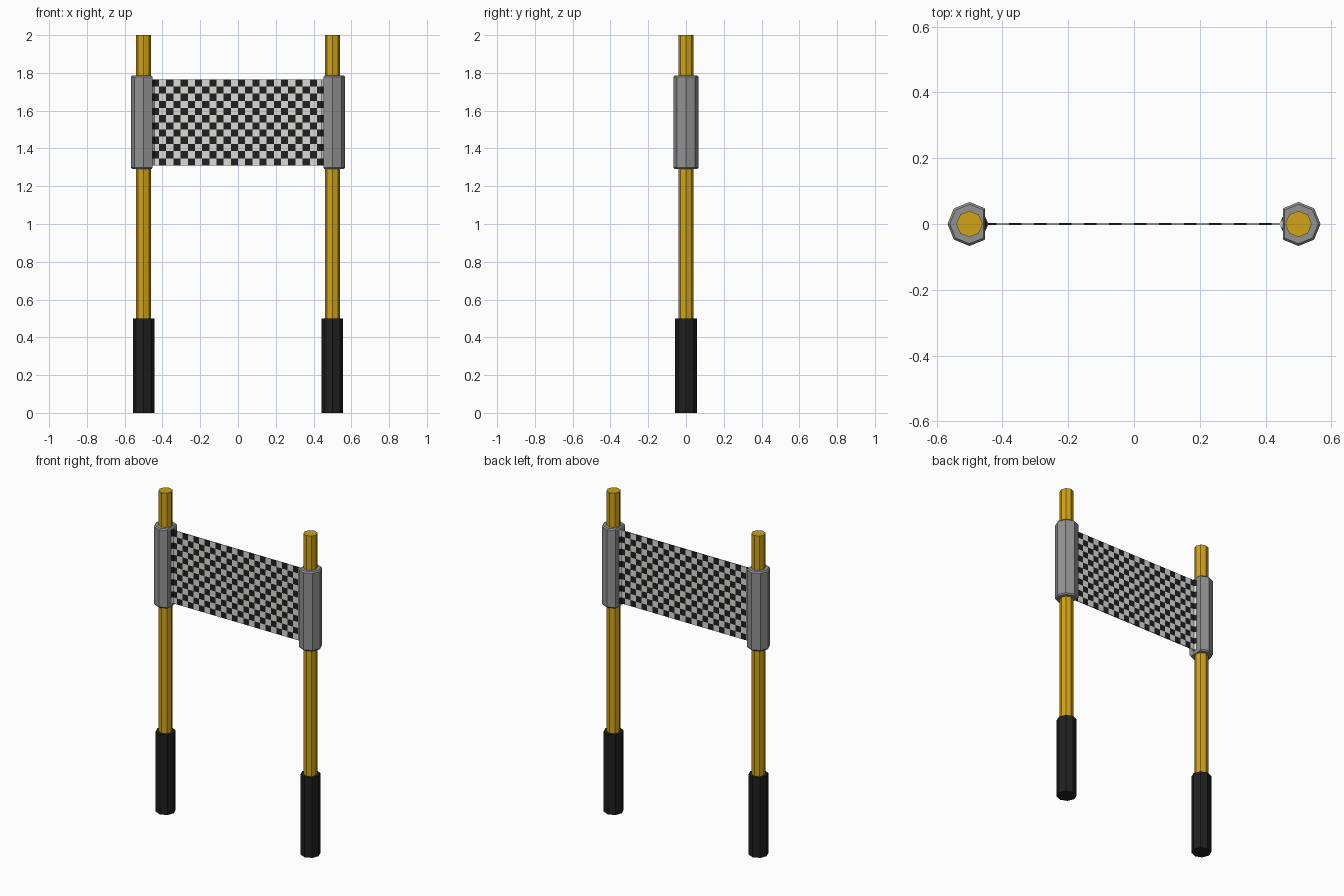
import bpy, bmesh, math

default = bpy.data.objects.get("Cube")
if default:
    bpy.data.objects.remove(default, do_unlink=True)


def material(name, color):
    m = bpy.data.materials.new(name)
    m.use_nodes = True
    m.diffuse_color = (*color, 1)
    m.node_tree.nodes["Principled BSDF"].inputs["Base Color"].default_value = (*color, 1)
    return m


gold = material("gold", (0.64, 0.37, 0.008))
grey = material("grey", (0.29, 0.29, 0.29))
black = material("black", (0.014, 0.014, 0.014))
white = material("off white", (0.70, 0.70, 0.68))


def finish(name, bm, mats):
    bmesh.ops.recalc_face_normals(bm, faces=bm.faces)
    mesh = bpy.data.meshes.new(name)
    bm.to_mesh(mesh)
    bm.free()
    for m in mats:
        mesh.materials.append(m)
    obj = bpy.data.objects.new(name, mesh)
    bpy.context.collection.objects.link(obj)
    return obj


def octagon_column(name, x, rings, mat, skip=None):
    """Stack eight-sided rings of (z, radius); skip leaves out one corner."""
    bm = bmesh.new()
    corners = [k * math.pi / 4 for k in range(8) if k != skip]
    loops = [[bm.verts.new((x + r * math.cos(a), r * math.sin(a), z))
              for a in corners] for z, r in rings]
    n = len(corners)
    for low, high in zip(loops, loops[1:]):
        for i in range(n):
            j = (i + 1) % n
            bm.faces.new((low[i], low[j], high[j], high[i]))
    bm.faces.new(loops[0])
    bm.faces.new(loops[-1])
    return finish(name, bm, [mat])


# Poles with grips and sleeves; each sleeve is flat on its inner side
for side, x, inner in (("left", 0.5, 4), ("right", -0.5, 0)):
    octagon_column(side + "_pole", x, [(0.49, 0.04), (2.0, 0.04)], gold)
    octagon_column(side + "_grip", x, [(0, 0.057), (0.5, 0.057)], black)
    octagon_column(side + "_sleeve", x,
                   [(1.29, 0.06), (1.298, 0.067), (1.778, 0.067), (1.786, 0.06)],
                   grey, inner)

# Chequered banner, flared where it enters the sleeves
COLS, ROWS, CELL, BOTTOM = 24, 12, 0.038, 1.31
half = COLS * CELL / 2
flare = half - 0.013
xs = sorted([i * CELL - half for i in range(COLS + 1)] + [-flare, flare])
zs = [BOTTOM + j * CELL for j in range(ROWS + 1)]

bm = bmesh.new()
grid = {}
for i, x in enumerate(xs):
    depth = 0.02 if i in (0, len(xs) - 1) else 0.0025
    for j, z in enumerate(zs):
        for s in (-1, 1):
            grid[i, j, s] = bm.verts.new((x, s * depth, z))

for i in range(len(xs) - 1):
    col = int(((xs[i] + xs[i + 1]) / 2 + half) / CELL)
    for j in range(ROWS):
        cell = [[grid[i, j, s], grid[i + 1, j, s],
                 grid[i + 1, j + 1, s], grid[i, j + 1, s]] for s in (-1, 1)]
        if j == 0:
            cell.append([grid[i, 0, -1], grid[i + 1, 0, -1],
                         grid[i + 1, 0, 1], grid[i, 0, 1]])
        if j == ROWS - 1:
            cell.append([grid[i, ROWS, -1], grid[i + 1, ROWS, -1],
                         grid[i + 1, ROWS, 1], grid[i, ROWS, 1]])
        for corners in cell:
            bm.faces.new(corners).material_index = (col + j) % 2
# Close the two ends
for i in (0, len(xs) - 1):
    for j in range(ROWS):
        bm.faces.new((grid[i, j, -1], grid[i, j, 1],
                      grid[i, j + 1, 1], grid[i, j + 1, -1]))
finish("chequered_banner", bm, [white, black])
